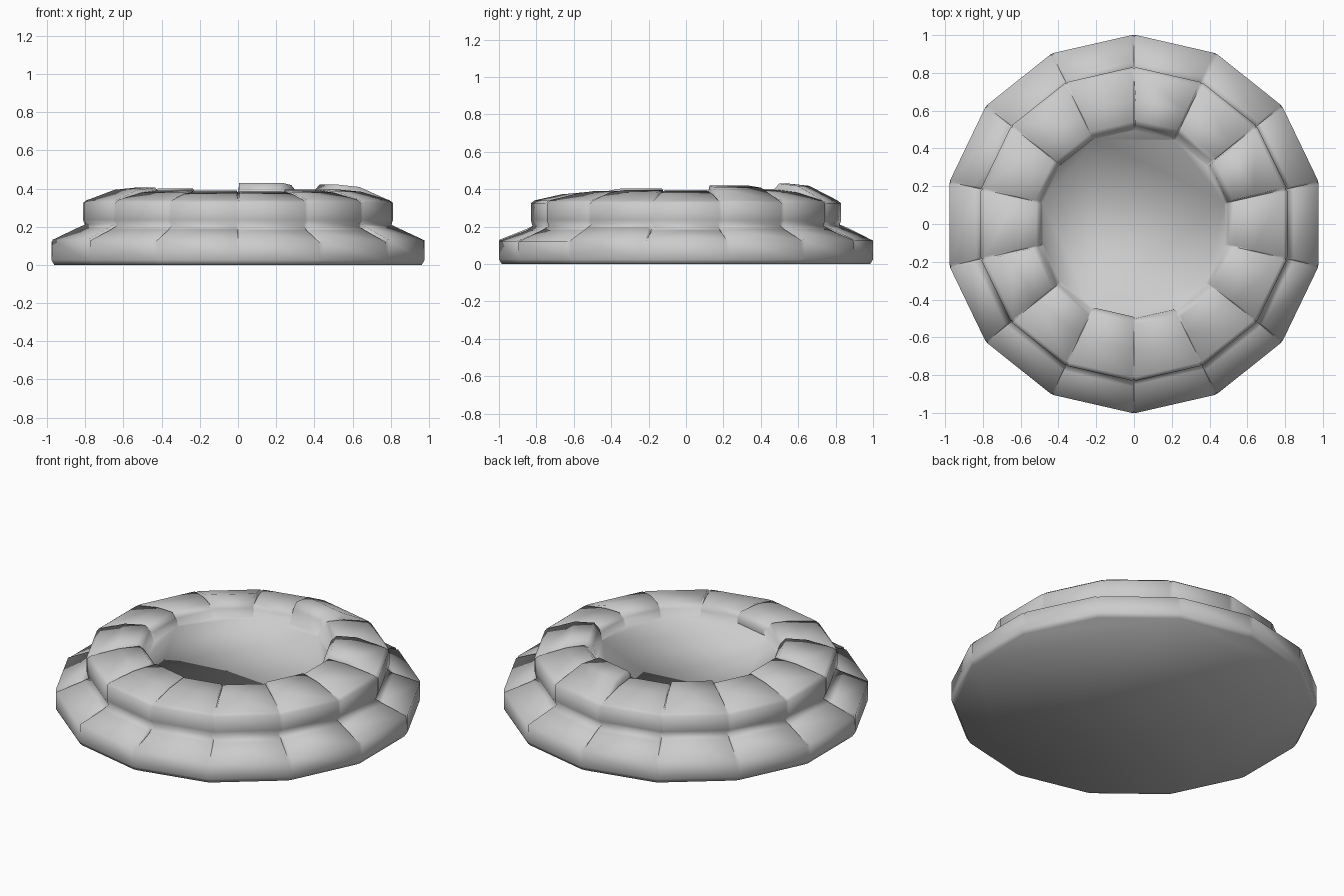
import bpy, bmesh, math, random

if "Cube" in bpy.data.objects:
    bpy.data.objects.remove(bpy.data.objects["Cube"])

random.seed(11)
N = 14                       # stones per course
STEP = 2 * math.pi / N

# Inner top height and inner radius of each upper stone, clockwise from the back
TOP = [.43, .395, .42, .39, .395, .39, .385, .385, .39, .405, .395, .39, .40, .39]
INNER = [.52, .53, .51, .51, .51, .52, .50, .49, .51, .52, .50, .51, .50, .51]


def stone_profile(k):
    """Radius / height section through both courses for stone k."""
    j = lambda a: random.uniform(-a, a)
    t, r = TOP[k], INNER[k]
    ledge = .185 + j(.008)
    return [(.985, .0), (1.0, .025), (1.0, .125 + j(.006)),
            (.86 + j(.01), ledge), (.82, ledge + .02), (.83, .235),
            (.83, .325), (.81, .34), (.66 + j(.015), t - .012),
            (r + .03, t), (r, t - .03), (.495, .32)]


# Stone ring: two columns per stone, with a slightly sunk joint column between stones
bm = bmesh.new()


def column(prof, angle):
    return [bm.verts.new((r * math.cos(angle), r * math.sin(angle), z)) for r, z in prof]


profiles = [stone_profile(k) for k in range(N)]
cols = []
for k, prof in enumerate(profiles):
    a0, a1 = math.pi / 2 - STEP * k, math.pi / 2 - STEP * (k + 1)
    cols.append(column(prof, a0 - .012))
    cols.append(column(prof, a1 + .012))
    joint = []
    for i, (p, q) in enumerate(zip(prof, profiles[(k + 1) % N])):
        r, z = (p[0] + q[0]) / 2, min(p[1], q[1])
        if 2 <= i <= 9:
            r, z = r - .006, z - (.012 if i in (3, 8, 9) else .004)
        joint.append((r, z))
    cols.append(column(joint, a1))
for c in range(len(cols)):
    a, b = cols[c], cols[(c + 1) % len(cols)]
    for i in range(len(a) - 1):
        bm.faces.new((a[i], a[i + 1], b[i + 1], b[i]))

# Dished floor and flat underside, each blended smoothly into the ring
floor_z = .31
bm.faces.new([c[-1] for c in cols])
bm.faces.new([c[0] for c in cols])
bmesh.ops.recalc_face_normals(bm, faces=bm.faces)

mesh = bpy.data.meshes.new("stone_ring")
bm.to_mesh(mesh)
bm.free()
ring = bpy.data.objects.new("stone_ring", mesh)
bpy.context.collection.objects.link(ring)
bpy.context.view_layer.objects.active = ring
ring.select_set(True)
bpy.ops.object.shade_smooth_by_angle(angle=math.radians(85))
